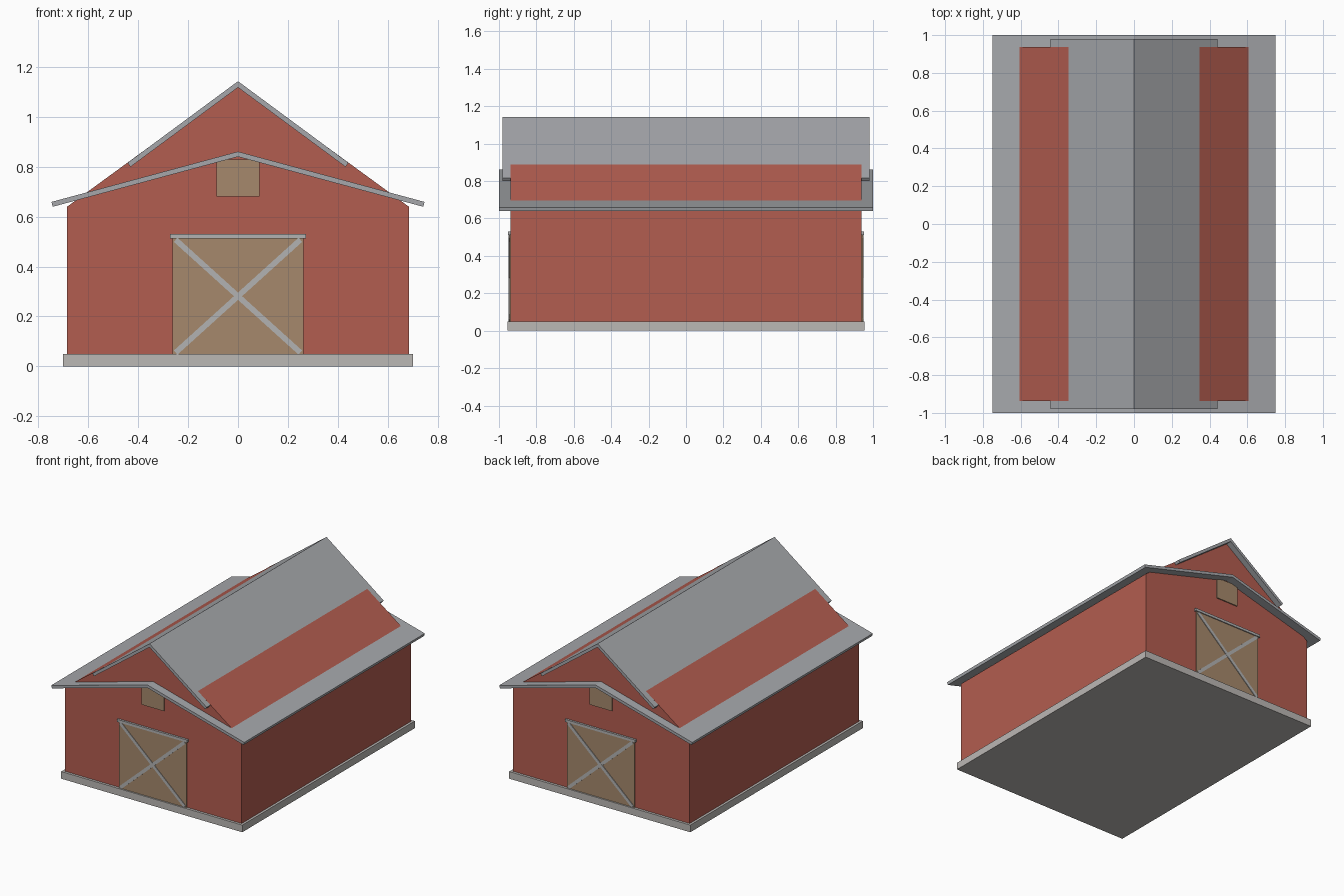
import bpy, bmesh, math

if "Cube" in bpy.data.objects:
    bpy.data.objects.remove(bpy.data.objects["Cube"])


def material(name, rgb):
    m = bpy.data.materials.new(name)
    m.diffuse_color = (*rgb, 1)
    m.use_nodes = True
    m.node_tree.nodes["Principled BSDF"].inputs["Base Color"].default_value = m.diffuse_color
    return m


RED = material("barn_red", (0.45, 0.11, 0.08))
TAN = material("door_tan", (0.38, 0.25, 0.15))
METAL = material("roof_grey", (0.38, 0.39, 0.41))
STONE = material("concrete", (0.50, 0.48, 0.46))
TRIM = material("trim_grey", (0.45, 0.45, 0.45))


def prism(name, profile, y0, y1, mat):
    """Extrude an x-z profile along y."""
    bm = bmesh.new()
    face = bm.faces.new([bm.verts.new((x, y0, z)) for x, z in profile])
    ext = bmesh.ops.extrude_face_region(bm, geom=[face])
    verts = [v for v in ext["geom"] if isinstance(v, bmesh.types.BMVert)]
    bmesh.ops.translate(bm, verts=verts, vec=(0, y1 - y0, 0))
    bmesh.ops.recalc_face_normals(bm, faces=bm.faces)
    me = bpy.data.meshes.new(name)
    bm.to_mesh(me)
    bm.free()
    me.materials.append(mat)
    ob = bpy.data.objects.new(name, me)
    bpy.context.collection.objects.link(ob)
    return ob


def box(name, hx, z0, z1, y0, y1, mat):
    return prism(name, [(-hx, z0), (hx, z0), (hx, z1), (-hx, z1)], y0, y1, mat)


def roof(name, ridge, hx, eave, t, hy):
    """Chevron sheet with square-cut eaves."""
    a = math.atan2(ridge - eave, hx)
    ix, iz = hx - t * math.sin(a), eave - t * math.cos(a)
    prism(name, [(0, ridge), (hx, eave), (ix, iz), (0, ridge - t / math.cos(a)),
                 (-ix, iz), (-hx, eave)], -hy, hy, METAL)


def bar(name, p, q, w, y0, y1, mat):
    """Flat strip between two x-z points."""
    dx, dz = q[0] - p[0], q[1] - p[1]
    n = math.hypot(dx, dz)
    ox, oz = -dz / n * w / 2, dx / n * w / 2
    prism(name, [(p[0] + ox, p[1] + oz), (p[0] - ox, p[1] - oz),
                 (q[0] - ox, q[1] - oz), (q[0] + ox, q[1] + oz)], y0, y1, mat)


# Foundation, walls and gable
WALL = 0.9375
box("foundation", 0.702, 0, 0.05, -0.955, 0.955, STONE)
box("walls", 0.685, 0.05, 0.64, -WALL, WALL, RED)
prism("gable", [(-0.685, 0.64), (0.685, 0.64), (0, 1.14)], -WALL, WALL, RED)

# Two roof tiers
roof("lower_roof", 0.861, 0.748, 0.659, 0.02, 1.0)
roof("upper_roof", 1.143, 0.443, 0.8158, 0.02, 0.98)

# Door, brace, lintel and loft hatch on both ends
for side, s in (("front", -1), ("back", 1)):
    y = s * (WALL - 0.005)
    box(side + "_door", 0.262, 0.05, 0.515, y, s * 0.945, TAN)
    box(side + "_lintel", 0.273, 0.512, 0.53, y, s * 0.952, TRIM)
    box(side + "_loft_hatch", 0.086, 0.68, 0.83, y, s * 0.945, TAN)
    for k, d in ((1, "rising"), (-1, "falling")):
        bar(f"{side}_{d}_brace", (-0.25 * k, 0.055), (0.25 * k, 0.507), 0.022,
            s * 0.943, s * (0.949 + 0.0005 * k), TRIM)
